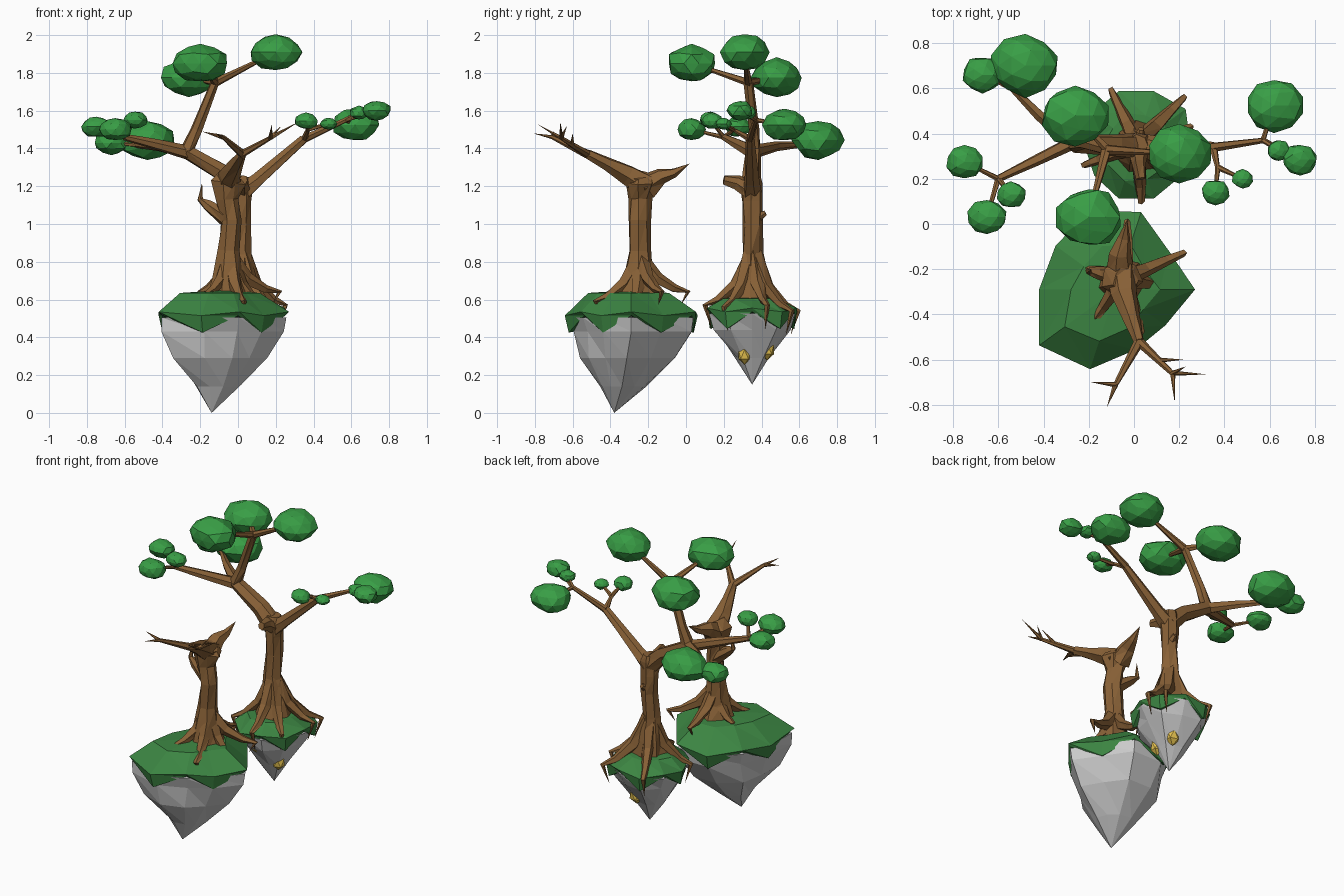
import bpy, bmesh, math, random
from mathutils import Vector as V

if "Cube" in bpy.data.objects:
    bpy.data.objects.remove(bpy.data.objects["Cube"])
random.seed(4)

def mat(name, *col):
    m = bpy.data.materials.new(name)
    m.diffuse_color = (*col, 1)
    m.use_nodes = True
    m.node_tree.nodes["Principled BSDF"].inputs["Base Color"].default_value = m.diffuse_color
    return m
GRASS = mat("grass", 0.045, 0.235, 0.055)
LEAF = mat("leaf", 0.04, 0.34, 0.06)
BARK = mat("bark", 0.25, 0.12, 0.038)
GOLD = mat("gold", 0.8, 0.55, 0.08)

def finish(bm, name, m=None):
    bmesh.ops.recalc_face_normals(bm, faces=bm.faces)
    me = bpy.data.meshes.new(name)
    bm.to_mesh(me)
    bm.free()
    bpy.context.collection.objects.link(bpy.data.objects.new(name, me))
    if m:
        me.materials.append(m)

def loft(bm, rings):
    """Bridge rings of points; a one-point ring makes a tip, open ends are capped."""
    vs = [[bm.verts.new(p) for p in r] for r in rings]
    for a, b in zip(vs, vs[1:]):
        n = max(len(a), len(b))
        for i in range(n):
            j = (i + 1) % n
            if len(a) == 1:
                bm.faces.new((a[0], b[i], b[j]))
            elif len(b) == 1:
                bm.faces.new((a[i], a[j], b[0]))
            else:
                bm.faces.new((a[i], a[j], b[j]))
                bm.faces.new((a[i], b[j], b[i]))
    for r in (vs[0], vs[-1]):
        if len(r) > 2:
            bm.faces.new(r)

def island(name, center, radii, rim, top, levels, tip):
    """Grass cap with zigzag hem over a faceted rock; radii are spaced evenly by angle."""
    c, t = V((*center, rim)), V(tip)
    def ring(s, z, jit=0.0, zig=0.0):
        o = c.lerp(t, max(0, (rim - z - .1) / (rim - t.z)))
        pts = []
        for i, r in enumerate(radii):
            a, k = math.tau * i / len(radii), r * (s + random.uniform(-jit, jit))
            pts.append(V((o.x + k * math.cos(a), o.y + k * math.sin(a), z + zig * (-1) ** i)))
        return pts
    bm = bmesh.new()
    loft(bm, [[V((*center, top))], ring(.6, top - .015, .08), ring(1, rim, 0, .01),
              ring(.94, rim - .055, 0, .045), [c - V((0, 0, .03))]])
    finish(bm, name + "_grass", GRASS)
    bm = bmesh.new()
    loft(bm, [[c], ring(.96, rim - .02)] + [ring(s, z, .06) for s, z in levels] + [[t]])
    finish(bm, name + "_rock")

island("front_island", (-.08, -.29), (.35, .29, .36, .37, .33, .34, .42, .37, .28, .27),
       .525, .65, ((.92, .43), (.74, .29), (.36, .14)), (-.14, -.38, 0))
island("back_island", (.01, .35), (.24, .27, .25, .25, .24, .23, .23, .25, .25, .24),
       .545, .62, ((.8, .44), (.38, .29)), (.02, .35, .15))

def tube(bm, pts, radii, sides=6):
    """Faceted limb through points; a zero radius ends it in a tip."""
    P = [V(p) for p in pts]
    rings, u = [], None
    for i, (p, r) in enumerate(zip(P, radii)):
        d = (P[min(i + 1, len(P) - 1)] - P[max(i - 1, 0)]).normalized()
        u = d.orthogonal() if u is None else u - d * u.dot(d)
        u.normalize()
        w = d.cross(u)
        rings.append([p] if r == 0 else [
            p + (u * math.cos(a) + w * math.sin(a)) * r * random.uniform(.85, 1.15)
            for a in (math.tau * k / sides for k in range(sides))])
    loft(bm, rings)

def limb(bm, r0, r1, *pts):
    """Limb whose radius tapers evenly from r0 to r1."""
    n = len(pts) - 1
    tube(bm, pts, [r0 + (r1 - r0) * i / n for i in range(n + 1)])

def trunk(name, x, y, profile):
    bm = bmesh.new()
    tube(bm, [(x + random.uniform(-.01, .01), y, z) for z, r in profile], [r for z, r in profile], 7)
    finish(bm, name, BARK)

def roots(name, base, tips, drop):
    """Roots flare from the trunk to each tip on the grass, then dip over the edge."""
    b, bm = V(base), bmesh.new()
    for tip in tips:
        d = V(tip) - b
        pts = [b + V((d.x * t, d.y * t, d.z * f)) for t, f in ((0, 0), (.35, .6), (.72, .9), (1, 1))]
        end = b + V((d.x * .85, d.y * .85, d.z - drop))
        tube(bm, pts + [end], (.045, .036, .024, .016, 0), 5)
    finish(bm, name, BARK)

# Bare front tree
trunk("front_trunk", -.045, -.245, ((.6, .11), (.72, .08), (.86, .056), (1.02, .054), (1.13, .06), (1.22, .085), (1.26, .06)))
roots("front_roots", (-.045, -.24, .82), ((-.17, -.42, .63), (-.2, -.2, .64), (.22, -.13, .64),
      (.03, -.48, .59), (-.03, .01, .64), (.13, -.27, .58)), .07)
crown, fork = V((-.06, -.21, 1.2)), V((.02, -.52, 1.37))
left_twig, right_twig = V((-.08, -.71, 1.46)), V((.17, -.66, 1.455))
bm = bmesh.new()
limb(bm, .07, .025, crown, (-.05, -.31, 1.26), (-.01, -.42, 1.32), fork)
limb(bm, .022, .011, fork, left_twig)
limb(bm, .022, .011, fork, right_twig)
for start, tip in ((left_twig, (-.12, -.81, 1.48)), (left_twig, (-.19, -.7, 1.49)),
                   (right_twig, (.32, -.665, 1.54)), (right_twig, (.18, -.79, 1.53)),
                   (right_twig, (.23, -.63, 1.52)), (fork.lerp(right_twig, .6), (.22, -.6, 1.48))):
    limb(bm, .012, 0, start, tip)
tube(bm, (crown, (-.06, -.13, 1.25), (-.045, -.06, 1.27), (-.03, .02, 1.32)), (.07, .045, .025, 0))
limb(bm, .045, 0, (-.05, -.24, 1.02), (-.16, -.22, 1.1), (-.2, -.21, 1.13), (-.19, -.2, 1.22))
finish(bm, "front_branches", BARK)

# Leafy back tree
trunk("back_trunk", .015, .35, ((.56, .13), (.7, .085), (.84, .058), (1, .052), (1.12, .052), (1.21, .062), (1.25, .045)))
roots("back_roots", (.015, .35, .85), ((.03, .1, .57), (.25, .43, .57), (.22, .56, .54),
      (-.1, .59, .54), (-.22, .26, .55), (.18, .2, .56)), .13)
top = V((.02, .35, 1.17))
hub, left, rear = V((-.27, .36, 1.38)), V((-.6, .2, 1.46)), V((-.54, .6, 1.42))
high, elbow, right = V((-.12, .33, 1.75)), V((.35, .34, 1.45)), V((.57, .37, 1.55))
inner = V((.37, .25, 1.5))
bm = bmesh.new()
limb(bm, .06, .04, top, (-.08, .35, 1.27), hub)
limb(bm, .035, .018, hub, (-.43, .28, 1.42), left)
limb(bm, .035, .015, hub, (-.42, .48, 1.41), rear)
limb(bm, .037, .025, hub, (-.22, .36, 1.5), high)
limb(bm, .055, .024, top, (.1, .345, 1.23), elbow)
limb(bm, .022, .013, elbow, right)
limb(bm, .018, .011, elbow, inner)
limb(bm, .05, .024, top, (.02, .27, 1.22), (.03, .2, 1.235))
limb(bm, .04, .015, (.02, .35, 1.02), (.03, .42, 1.06))

# Faceted foliage clumps, each carried by a twig from its joint
clumps = ((high, (.2, .31, 1.91), .138), (high, (-.2, .03, 1.85), .145), (high, (-.26, .48, 1.775), .148),
          (rear, (-.48, .7, 1.445), .15), (rear, (-.67, .66, 1.43), .09), (left, (-.75, .275, 1.515), .08),
          (left, (-.65, .03, 1.5), .085), (left, (-.545, .13, 1.55), .065), (inner, (.36, .14, 1.545), .062),
          (inner, (.48, .2, 1.53), .046), (right, (.62, .525, 1.525), .127), (right, (.64, .325, 1.59), .052),
          (right, (.735, .285, 1.6), .076))
for n, (joint, c, r) in enumerate(clumps):
    limb(bm, .022 if joint is high else .013, .007, joint, c)
    leaf = bmesh.new()
    bmesh.ops.create_icosphere(leaf, subdivisions=2, radius=r)
    for v in leaf.verts:
        k = random.uniform(.92, 1.08)
        v.co = V(c) + V((v.co.x * k, v.co.y * k * .9, v.co.z * k * .69))
    finish(leaf, f"foliage_{n}", LEAF)
finish(bm, "back_branches", BARK)

# Gold nuggets stuck in the back rock
for n, (c, r) in enumerate((((.08, .31, .31), .055), ((.06, .43, .34), .062), ((0, .19, .43), .035))):
    bm = bmesh.new()
    bmesh.ops.create_icosphere(bm, subdivisions=1, radius=r)
    for v in bm.verts:
        v.co = V(c) + V((v.co.x * .8, v.co.y * .7, v.co.z))
    finish(bm, f"gold_{n}", GOLD)
